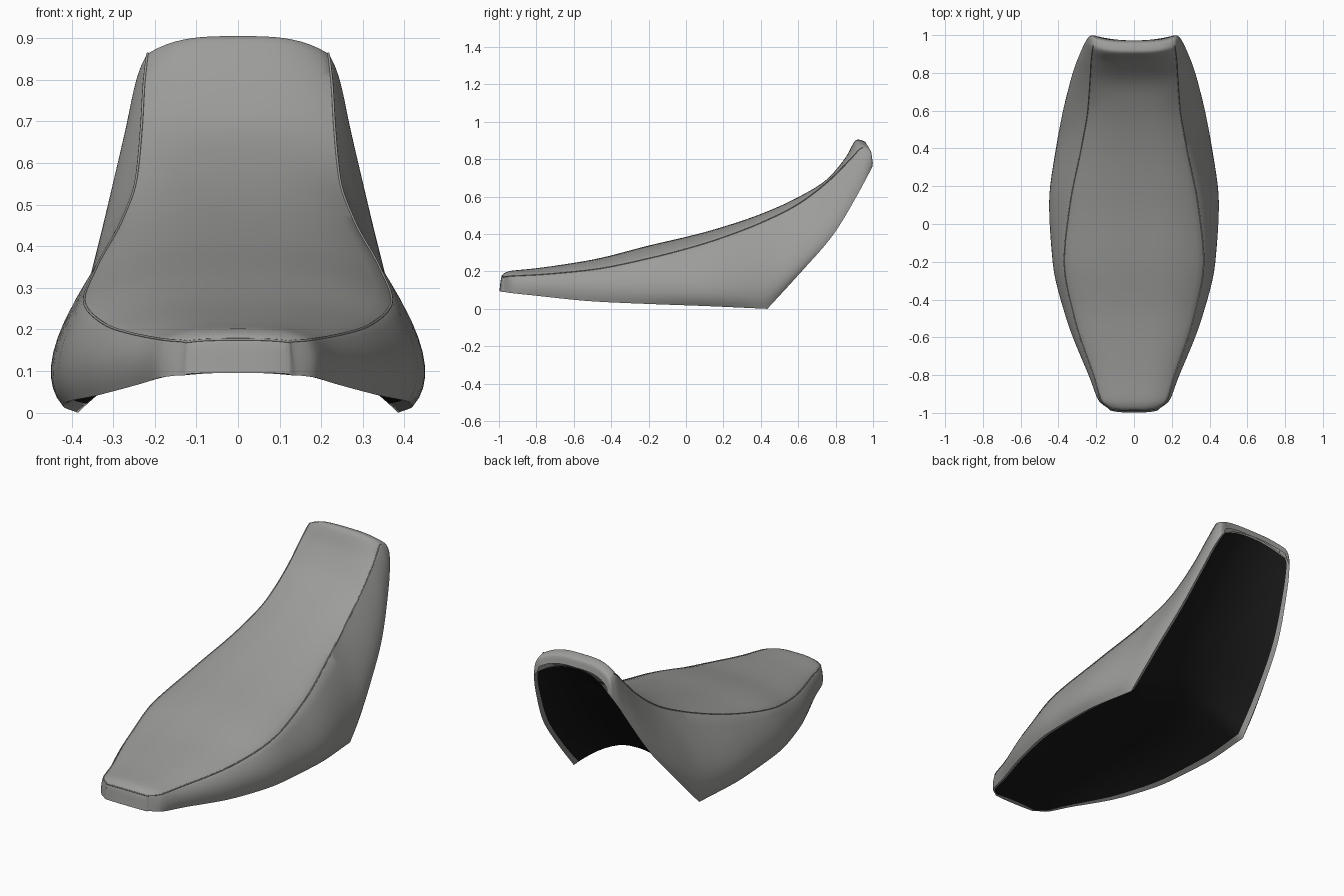
import bpy, bmesh, math
from mathutils import Vector

if "Cube" in bpy.data.objects:
    bpy.data.objects.remove(bpy.data.objects["Cube"])

def material(name, c):
    m = bpy.data.materials.new(name)
    m.diffuse_color = (*c, 1)
    m.use_nodes = True
    m.node_tree.nodes["Principled BSDF"].inputs["Base Color"].default_value = m.diffuse_color
    return m

GREY = material("seat grey", (0.335, 0.34, 0.325))
DARK = material("underside black", (0.01, 0.01, 0.01))

# Lengthwise rails, front lip -> rear lip (half model, same station count)
CENTRE = [(0, -.998, .096), (0, -.985, .176), (0, -.95, .2), (0, -.8, .217), (0, -.5, .263),
          (0, -.2, .338), (0, .1, .41), (0, .4, .507), (0, .6, .597), (0, .75, .69),
          (0, .85, .805), (0, .915, .905), (0, .96, .89), (0, .972, .85)]
SEAM = [(.122, -.988, .093), (.125, -.975, .17), (.17, -.94, .175), (.215, -.8, .182), (.315, -.5, .21),
        (.37, -.2, .27), (.34, .1, .35), (.28, .4, .46), (.245, .6, .56), (.232, .77, .69),
        (.226, .87, .79), (.217, .945, .863), (.214, .985, .85), (.205, .995, .81)]
FLANK = [(.125, -.987, .091), (.132, -.975, .13), (.182, -.94, .13), (.24, -.8, .125), (.358, -.5, .12),
         (.43, -.2, .12), (.447, .1, .13), (.405, .41, .16), (.36, .62, .31), (.307, .8, .52),
         (.268, .9, .69), (.246, .968, .79), (.232, .993, .81), (.212, .997, .79)]
BOTTOM = [(.128, -.985, .09), (.138, -.975, .09), (.182, -.94, .085), (.232, -.8, .07), (.345, -.5, .04),
          (.41, -.2, .026), (.42, .1, .015), (.385, .435, .0), (.365, .6, .18), (.327, .79, .40),
          (.287, .9, .58), (.255, .968, .705), (.232, .996, .76), (.214, .999, .78)]
PAN = [(0, -.998, .096), (0, -.975, .098), (0, -.94, .102), (0, -.8, .108), (0, -.5, .12),
       (0, -.2, .13), (0, .1, .138), (0, .36, .17), (0, .54, .28), (0, .70, .46),
       (0, .83, .64), (0, .91, .76), (0, .955, .825), (0, .972, .85)]

def slope(a, b):
    return 0 if a * b <= 0 else 2 * a * b / (a + b)

def smooth_rail(pts, corner=-1, n=6):
    """Monotone cubic curve through the rail points, with an optional sharp corner."""
    out, last = [], len(pts) - 1
    for i in range(last):
        for k in range(n):
            t = k / n
            p = []
            for c in range(3):
                d = lambda j: pts[j + 1][c] - pts[j][c]
                m0 = slope(d(i - 1), d(i)) if i and i != corner else d(i)
                m1 = slope(d(i), d(i + 1)) if i < last - 1 and i + 1 != corner else d(i)
                a, b = pts[i][c], pts[i + 1][c]
                p.append((2*t**3 - 3*t*t + 1) * a + (t**3 - 2*t*t + t) * m0
                         + (3*t*t - 2*t**3) * b + (t**3 - t*t) * m1)
            out.append(Vector(p))
    out.append(Vector(pts[-1]))
    return out

centre, seam, flank, pan = map(smooth_rail, (CENTRE, SEAM, FLANK, PAN))
bottom = smooth_rail(BOTTOM, 7)

def arch(c, e, power, steps):
    """Crowned curve from the centre line out to an edge."""
    pts = []
    for u in steps:
        p = c.lerp(e, u ** power)
        p.x = e.x * u
        pts.append(p)
    return pts

TENTHS = [k / 10 for k in range(11)]

def cover_section(c, s, f, b):
    """Crowned top from centre to seam, then bulging flank down to the rim."""
    pts = arch(c, s, 3.2, TENTHS)
    for u in TENTHS[1:]:
        h = .55
        pts.append(s * ((u - h) * (u - 1) / h) + f * (u * (u - 1) / (h * (h - 1)))
                   + b * (u * (u - h) / (1 - h)))
    return pts

def flip(p):
    return Vector((-p.x, p.y, p.z))

def loft(name, halves, up, colour_rule):
    """Skin mirrored half sections and colour faces by (row, column)."""
    bm = bmesh.new()
    rows = [[bm.verts.new(p) for p in [flip(q) for q in h[:0:-1]] + h] for h in halves]
    for i, (r0, r1) in enumerate(zip(rows, rows[1:])):
        for j in range(len(r0) - 1):
            vs = (r0[j], r0[j + 1], r1[j + 1], r1[j])
            f = bm.faces.new(vs if up else vs[::-1])
            f.material_index = colour_rule(i, j)
    mesh = bpy.data.meshes.new(name)
    bm.to_mesh(mesh)
    bm.free()
    mesh.materials.append(GREY)
    mesh.materials.append(DARK)
    ob = bpy.data.objects.new(name, mesh)
    bpy.context.collection.objects.link(ob)
    bpy.ops.object.select_all(action='DESELECT')
    bpy.context.view_layer.objects.active = ob
    ob.select_set(True)
    bpy.ops.object.shade_smooth_by_angle(angle=math.radians(38))

# Seat cover
loft("seat_cover", [cover_section(*s) for s in zip(centre, seam, flank, bottom)], True,
     lambda i, j: 0)

# Arched black base pan with a narrow grey folded rim
PAN_STEPS = TENTHS[:-1] + [.94, 1]
n_rows, n_cols = len(pan) - 1, 2 * (len(PAN_STEPS) - 1)
loft("base_pan", [arch(c, b, 2.2, PAN_STEPS) for c, b in zip(pan, bottom)], False,
     lambda i, j: int(6 <= i < n_rows - 2 and 0 < j < n_cols - 1))

# Piping bead along the seam and across the front edge
front = arch(centre[6], seam[6], 3.2, TENTHS)
path = front[:-1] + seam[6:-12]
cu = bpy.data.curves.new("seam_piping", 'CURVE')
cu.dimensions = '3D'
cu.bevel_depth = 0.003
cu.bevel_resolution = 2
line = [flip(p) for p in path[:0:-1]] + path
sp = cu.splines.new('POLY')
sp.points.add(len(line) - 1)
for q, p in zip(sp.points, line):
    q.co = (*p, 1)
cu.materials.append(GREY)
bpy.context.collection.objects.link(bpy.data.objects.new("seam_piping", cu))
